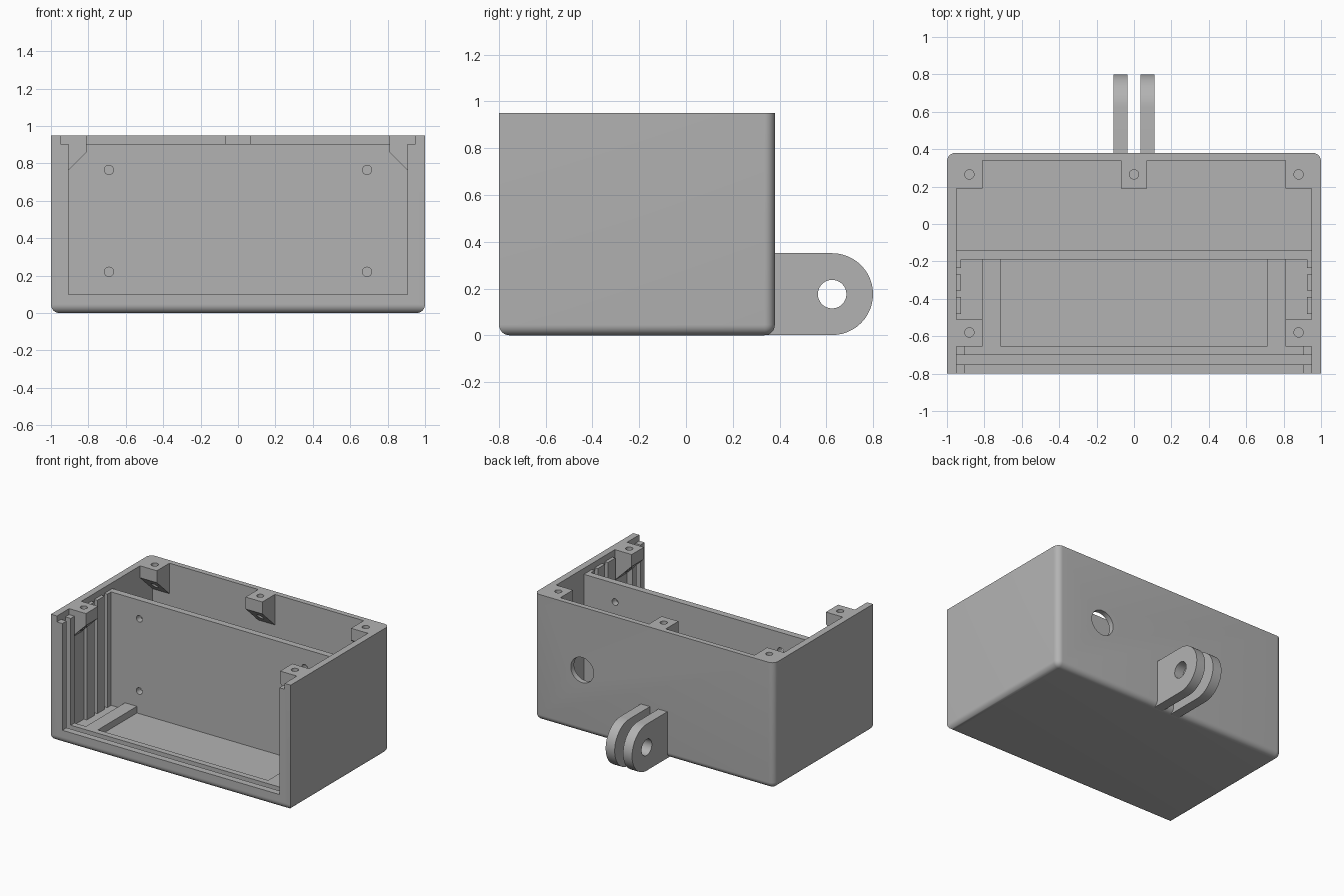
import bpy, bmesh, math
from mathutils import Vector

if "Cube" in bpy.data.objects:
    bpy.data.objects.remove(bpy.data.objects["Cube"])

grey = bpy.data.materials.new("plain grey")
grey.use_nodes = True
GREY = (0.45, 0.45, 0.45, 1)
grey.diffuse_color = GREY
grey.node_tree.nodes["Principled BSDF"].inputs["Base Color"].default_value = GREY

WALL, INNER, BACK, TOP, RIM = 0.05, 0.95, 0.34, 0.95, 0.905


def finish(name, bm):
    bmesh.ops.recalc_face_normals(bm, faces=bm.faces)
    mesh = bpy.data.meshes.new(name)
    bm.to_mesh(mesh)
    bm.free()
    mesh.materials.append(grey)
    ob = bpy.data.objects.new(name, mesh)
    bpy.context.collection.objects.link(ob)
    return ob


def prism(name, outline, axis, lo, hi):
    """Extrude a 2D outline along an axis; the outline uses the other two axes in order."""
    bm = bmesh.new()
    def place(p):
        c = list(p)
        c.insert("xyz".index(axis), lo)
        return bm.verts.new(c)
    face = bm.faces.new([place(p) for p in outline])
    ext = bmesh.ops.extrude_face_region(bm, geom=[face])
    step = Vector([hi - lo if a == axis else 0 for a in "xyz"])
    bmesh.ops.translate(bm, vec=step, verts=[v for v in ext["geom"] if isinstance(v, bmesh.types.BMVert)])
    return finish(name, bm)


def box(name, x, y, z):
    return prism(name, [(x[0], y[0]), (x[1], y[0]), (x[1], y[1]), (x[0], y[1])], "z", *z)


def disc(center, radius, sides=40):
    return [(center[0] + radius * math.cos(2 * math.pi * i / sides),
             center[1] + radius * math.sin(2 * math.pi * i / sides)) for i in range(sides)]


def cut(ob, *cutters):
    for c in cutters:
        c.hide_render = True
        mod = ob.modifiers.new("cut", "BOOLEAN")
        mod.operation, mod.solver, mod.object = "DIFFERENCE", "EXACT", c
        bpy.context.view_layer.objects.active = ob
        bpy.ops.object.modifier_apply(modifier=mod.name)
        bpy.data.objects.remove(c)


def smooth(ob):
    bpy.ops.object.select_all(action="DESELECT")
    ob.select_set(True)
    bpy.context.view_layer.objects.active = ob
    bpy.ops.object.shade_smooth_by_angle(angle=math.radians(30))


# Outer shell: rounded bottom and rear corners, open top and front
shell = box("shell", (-1, 1), (-0.8, 0.38), (0, TOP))
bm = bmesh.new()
bm.from_mesh(shell.data)
round_edges = [e for e in bm.edges
               if all(v.co.z < 0.01 for v in e.verts) or all(v.co.y > 0.3 for v in e.verts)
               and abs(e.verts[0].co.z - e.verts[1].co.z) > 0.5]
bmesh.ops.bevel(bm, geom=round_edges, offset=0.045, segments=8, profile=0.5, affect="EDGES")
bm.to_mesh(shell.data)
bm.free()
cut(shell,
    box("cavity", (-INNER, INNER), (-1, BACK), (WALL, 1.2)),
    prism("cable_hole", disc((0.6, 0.475), 0.095), "y", 0.2, 0.5))
smooth(shell)

# U-shaped frames that hold a sliding front panel between them
a, b = INNER, 0.905
u_frame = [(-a, WALL), (a, WALL), (a, RIM), (b, RIM), (b, 0.1), (-b, 0.1), (-b, RIM), (-a, RIM)]
prism("front_lip", u_frame, "y", -0.8, -0.75)
prism("inner_lip", u_frame, "y", -0.70, -0.655)

# Partition wall with four mounting holes
partition = box("partition", (-INNER, INNER), (-0.19, -0.14), (WALL, RIM))
for x in (-0.69, 0.69):
    for z in (0.22, 0.765):
        cut(partition, prism("mount_hole", disc((x, z), 0.025, 24), "y", -0.3, 0))
smooth(partition)

# Screw posts with sloped undersides
side_slope = [(0.81, TOP), (INNER, TOP), (INNER, 0.72), (0.81, 0.86)]
back_slope = [(0.19, TOP), (BACK, TOP), (BACK, 0.72), (0.19, 0.86)]


def screw_post(name, post, x, y):
    cut(post, prism("screw_hole", disc((x, y), 0.025, 24), "z", 0.5, 1.2))
    smooth(post)


screw_post("rear", prism("rear_middle_post", back_slope, "x", -0.07, 0.07), 0, 0.265)

for side, s in (("left", 1), ("right", -1)):
    def span(p, q):
        return tuple(sorted((s * p, s * q)))

    screw_post("rear", prism(side + "_rear_post", back_slope, "x", *span(0.81, INNER)), s * 0.88, 0.265)
    screw_post("front", prism(side + "_front_post", [(s * x, z) for x, z in side_slope],
                              "y", -0.655, -0.51), s * 0.88, -0.58)

    # Vertical card guides on the side wall
    for i, y in enumerate([(-0.235, -0.19), (-0.355, -0.27), (-0.48, -0.39)]):
        box(f"{side}_guide_{i + 1}", span(0.925, INNER), y, (WALL, RIM))

    # Floor rail
    box(side + "_floor_rail", span(0.71, 0.81), (-0.655, -0.19), (WALL, 0.1))

    # Rear hinge lug with pivot hole
    cy, cz, r = 0.625, 0.176, 0.175
    arc = [(cy + r * math.sin(t), cz - r * math.cos(t))
           for t in (math.pi * i / 24 for i in range(25))]
    lug = prism(side + "_hinge_lug", [(0.345, cz - r)] + arc + [(0.345, cz + r)], "x", *span(0.035, 0.11))
    cut(lug, prism("pivot_hole", disc((cy, cz), 0.061), "x", -0.5, 0.5))
    smooth(lug)
